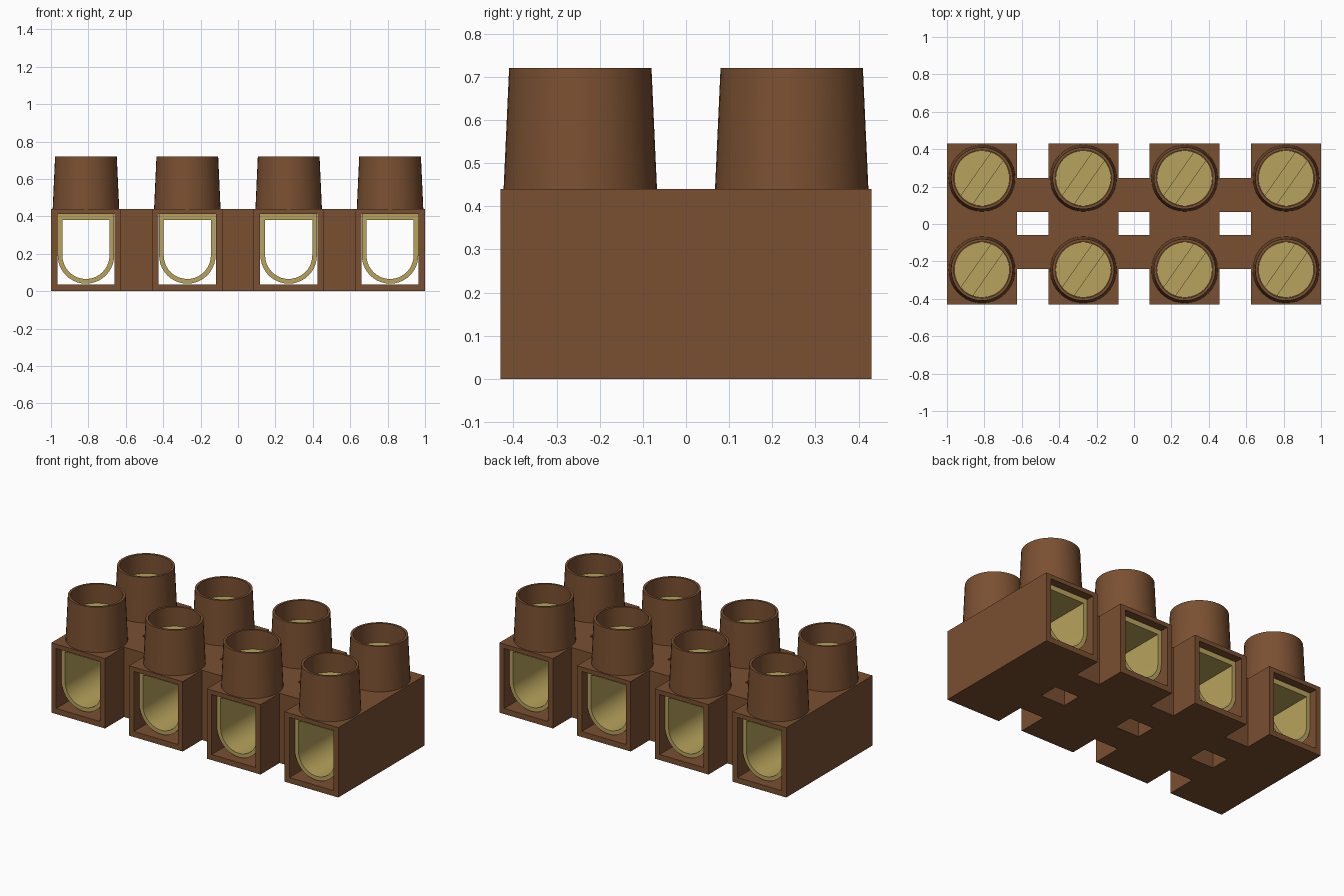
import bpy, bmesh, math

if "Cube" in bpy.data.objects:
    bpy.data.objects.remove(bpy.data.objects["Cube"])


def make_material(name, color):
    mat = bpy.data.materials.new(name)
    mat.use_nodes = True
    mat.diffuse_color = color
    mat.node_tree.nodes["Principled BSDF"].inputs["Base Color"].default_value = color
    return mat


BROWN = make_material("brown plastic", (0.195, 0.08, 0.031, 1))
BRASS = make_material("brass", (0.475, 0.365, 0.107, 1))

# Main sizes
MODULE_X = [-0.813, -0.271, 0.271, 0.813]
HALF_W, HALF_D, HEIGHT = 0.187, 0.43, 0.44
SCREW_Y = 0.245
SEGMENTS = 40


def finish(name, bm, mat, smooth=False):
    bmesh.ops.recalc_face_normals(bm, faces=bm.faces)
    mesh = bpy.data.meshes.new(name)
    bm.to_mesh(mesh)
    bm.free()
    mesh.materials.append(mat)
    obj = bpy.data.objects.new(name, mesh)
    bpy.context.collection.objects.link(obj)
    if smooth:
        bpy.ops.object.select_all(action='DESELECT')
        obj.select_set(True)
        bpy.context.view_layer.objects.active = obj
        bpy.ops.object.shade_smooth_by_angle(angle=math.radians(30))
    return obj


def sleeve(name, outer, inner, half_depth, mat, smooth=False):
    """Hollow tube along y between two matching x-z outlines."""
    bm = bmesh.new()
    rings = [[bm.verts.new((x, y, z)) for x, z in outline]
             for outline, y in ((outer, -half_depth), (outer, half_depth),
                                (inner, half_depth), (inner, -half_depth))]
    n = len(outer)
    for r in range(4):
        a, b = rings[r], rings[(r + 1) % 4]
        for i in range(n):
            j = (i + 1) % n
            bm.faces.new((a[i], a[j], b[j], b[i]))
    return finish(name, bm, mat, smooth)


def prism(name, outline, z0, z1, mat, smooth=False):
    """Solid with an x-y outline."""
    bm = bmesh.new()
    low = [bm.verts.new((x, y, z0)) for x, y in outline]
    high = [bm.verts.new((x, y, z1)) for x, y in outline]
    bm.faces.new(low)
    bm.faces.new(high)
    for i in range(len(outline)):
        j = (i + 1) % len(outline)
        bm.faces.new((low[i], low[j], high[j], high[i]))
    return finish(name, bm, mat, smooth)


def lathe(name, profile, mat):
    """Closed r-z profile turned around z."""
    bm = bmesh.new()
    rings = [[bm.verts.new((r * math.cos(2 * math.pi * i / SEGMENTS),
                            r * math.sin(2 * math.pi * i / SEGMENTS), z))
              for i in range(SEGMENTS)] for r, z in profile]
    for k in range(len(rings)):
        a, b = rings[k], rings[(k + 1) % len(rings)]
        for i in range(SEGMENTS):
            j = (i + 1) % SEGMENTS
            bm.faces.new((a[i], a[j], b[j], b[i]))
    return finish(name, bm, mat, True)


def rectangle(x0, x1, a0, a1):
    return [(x0, a0), (x1, a0), (x1, a1), (x0, a1)]


def u_outline(half, centre_z, top):
    """Flat top with a half-round bottom."""
    arc = [(half * math.cos(math.pi + math.pi * i / 20),
            centre_z + half * math.sin(math.pi + math.pi * i / 20)) for i in range(21)]
    return arc + [(half, top), (-half, top)]


def arc_points(radius, start, end, steps):
    return [(radius * math.cos(start + (end - start) * i / steps),
             radius * math.sin(start + (end - start) * i / steps))
            for i in range(steps + 1)]


def copy_to(source, x, y):
    obj = source.copy()
    bpy.context.collection.objects.link(obj)
    obj.location = (x, y, 0)


# Prototype parts, placed at the first position and then copied
housing = sleeve("housing", rectangle(-HALF_W, HALF_W, 0, HEIGHT),
                 rectangle(-0.153, 0.153, 0.035, 0.413), HALF_D, BROWN)
contact = sleeve("contact_tube", u_outline(0.151, 0.191, 0.412),
                 u_outline(0.126, 0.191, 0.38), HALF_D - 0.05, BRASS, True)
tower = lathe("screw_tower", [(0.178, 0.435), (0.165, 0.72), (0.15, 0.72), (0.15, 0.435)],
              BROWN)
screw_parts = [prism("screw_body", arc_points(0.148, 0, 2 * math.pi * 39 / 40, 39),
                     0.43, 0.575, BRASS, True)]

# Screw head halves on both sides of the driver slot
slot_angle = math.radians(55)
edge = math.asin(0.038 / 0.148)
for side, label in ((0, "right"), (math.pi, "left")):
    outline = arc_points(0.148, slot_angle + side + edge,
                         slot_angle + side + math.pi - edge, 18)
    screw_parts.append(prism("screw_head_" + label, outline, 0.575, 0.60, BRASS, True))

for part in (housing, contact):
    part.location = (MODULE_X[0], 0, 0)
    for x in MODULE_X[1:]:
        copy_to(part, x, 0)

positions = [(x, y) for x in MODULE_X for y in (-SCREW_Y, SCREW_Y)]
for part in [tower] + screw_parts:
    part.location = (*positions[0], 0)
    for x, y in positions[1:]:
        copy_to(part, x, y)

# Bridges joining neighbouring housings
for left, right in zip(MODULE_X, MODULE_X[1:]):
    for y0, y1 in ((-0.24, -0.06), (0.065, 0.245)):
        prism("bridge", rectangle(left + HALF_W, right - HALF_W, y0, y1), 0, HEIGHT, BROWN)
